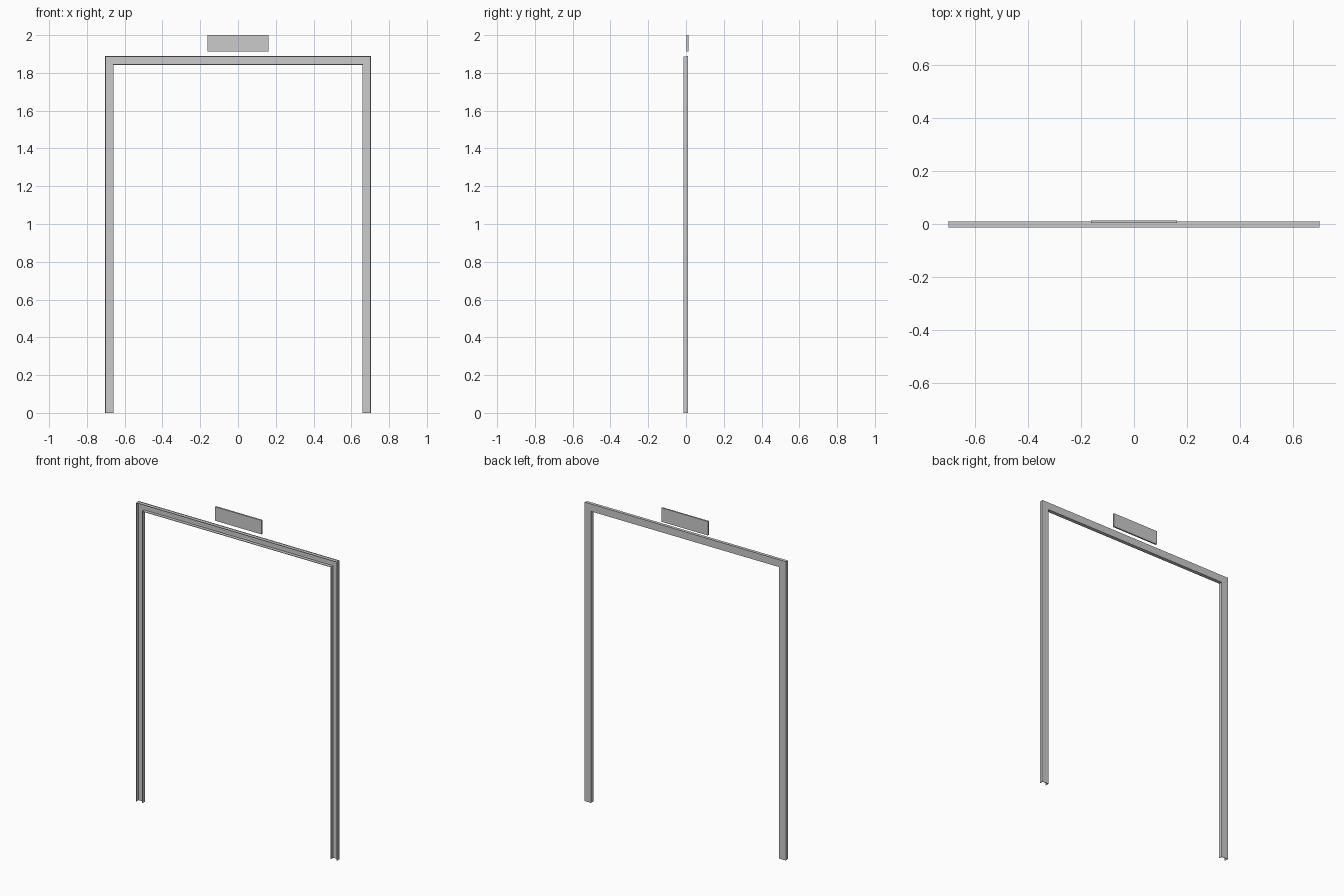
import bpy
import bmesh

if "Cube" in bpy.data.objects:
    bpy.data.objects.remove(bpy.data.objects["Cube"])

# Frame dimensions
HALF_W, TOP = 0.705, 1.89
WIDTH = 0.047
FRONT, BACK = -0.0135, 0.0095
WALL, LIP = 0.003, 0.002

# Channel cross-section: (distance inward from outer edge, y), open to the front
profile = [
    (0, BACK), (0, BACK - WALL), (LIP, BACK - WALL), (LIP, FRONT),
    (LIP + WALL, FRONT), (LIP + WALL, BACK - WALL),
    (WIDTH - WALL, BACK - WALL), (WIDTH - WALL, FRONT),
    (WIDTH, FRONT), (WIDTH, BACK),
]


def finish(bm, name):
    bmesh.ops.recalc_face_normals(bm, faces=bm.faces)
    mesh = bpy.data.meshes.new(name)
    bm.to_mesh(mesh)
    bm.free()
    obj = bpy.data.objects.new(name, mesh)
    bpy.context.collection.objects.link(obj)
    return obj


# Door frame: sweep the channel up, across and down with mitred corners
bm = bmesh.new()
rings = []
for side, height, inset in ((-1, 0, 0), (-1, TOP, 1), (1, TOP, 1), (1, 0, 0)):
    rings.append([bm.verts.new((side * (HALF_W - d), y, height - inset * d))
                  for d, y in profile])
n = len(profile)
for a, b in zip(rings, rings[1:]):
    for i in range(n):
        j = (i + 1) % n
        bm.faces.new((a[i], a[j], b[j], b[i]))
bm.faces.new(rings[0])
bm.faces.new(rings[-1])
finish(bm, "door_frame")

# Sign plate floating above the frame
bm = bmesh.new()
bmesh.ops.create_cube(bm, size=1)
bmesh.ops.scale(bm, vec=(0.325, 0.01, 0.088), verts=bm.verts)
bmesh.ops.translate(bm, vec=(0, 0.0085, 1.956), verts=bm.verts)
finish(bm, "sign_plate")
